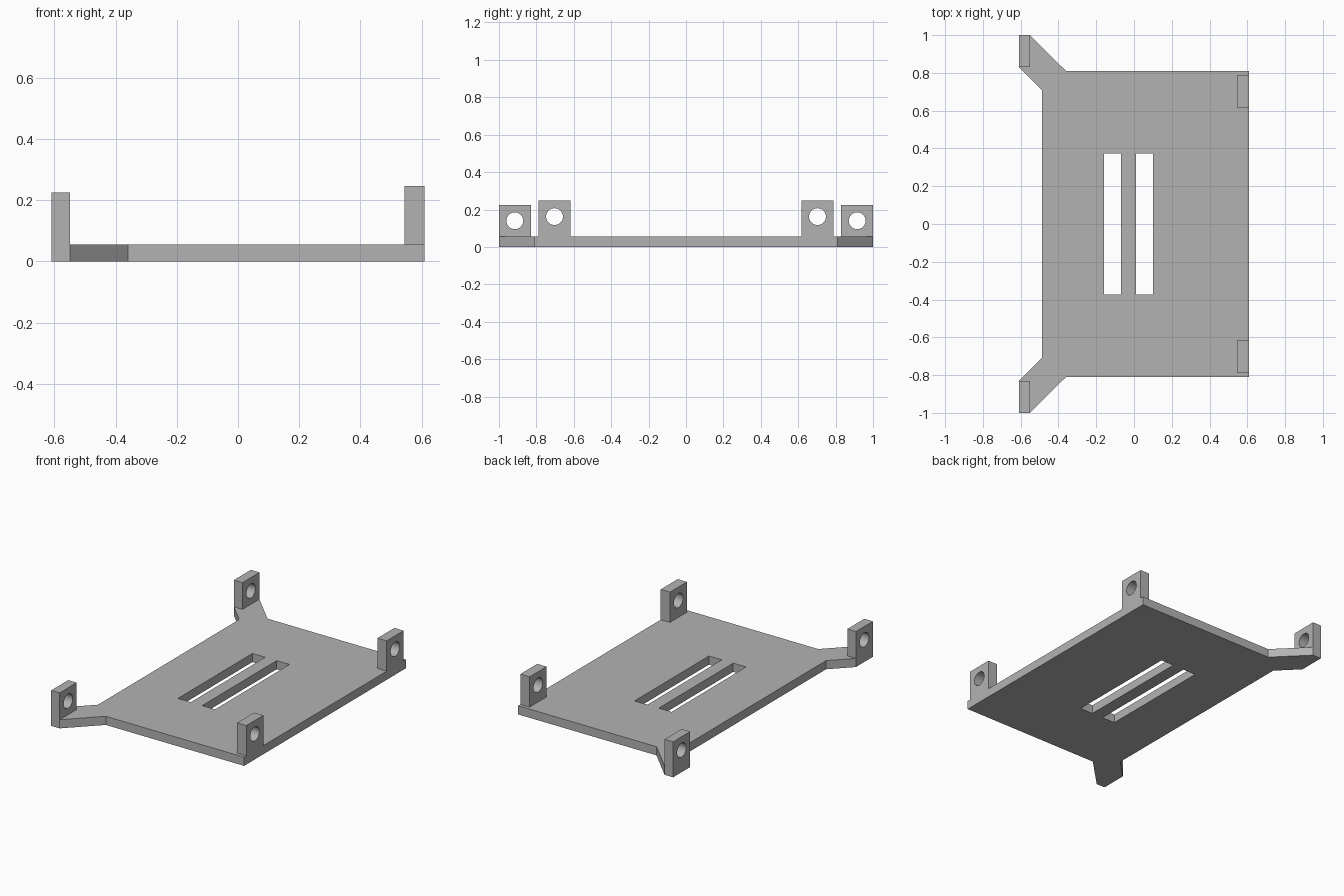
import bpy
import bmesh
import math
from mathutils import Matrix

old = bpy.data.objects.get("Cube")
if old:
    bpy.data.objects.remove(old, do_unlink=True)

GREY = (0.45, 0.45, 0.45, 1)
grey = bpy.data.materials.new("grey plastic")
grey.use_nodes = True
grey.diffuse_color = GREY
grey.node_tree.nodes["Principled BSDF"].inputs["Base Color"].default_value = GREY

THICK = 0.055
# Turns a flat profile upright: profile (u, v) becomes (y, z), depth becomes x
UPRIGHT = Matrix(((0, 0, 1, 0), (1, 0, 0, 0), (0, 1, 0, 0), (0, 0, 0, 1)))


def rect(u0, u1, v0, v1):
    return [(u0, v0), (u1, v0), (u1, v1), (u0, v1)]


def circle(u, v, r, n=32):
    angles = [2 * math.pi * i / n for i in range(n)]
    return [(u + r * math.cos(a), v + r * math.sin(a)) for a in angles]


def extruded(name, loops, start, end, matrix=Matrix()):
    """Extrude an outline with holes from start to end along its normal."""
    curve = bpy.data.curves.new(name, "CURVE")
    curve.dimensions = "2D"
    curve.fill_mode = "BOTH"
    curve.extrude = (end - start) / 2
    for loop in loops:
        spline = curve.splines.new("POLY")
        spline.points.add(len(loop) - 1)
        for point, (u, v) in zip(spline.points, loop):
            point.co = (u, v, 0, 1)
        spline.use_cyclic_u = True
    temp = bpy.data.objects.new(name + " profile", curve)
    mesh = bpy.data.meshes.new_from_object(temp)
    bpy.data.objects.remove(temp)
    bpy.data.curves.remove(curve)

    bm = bmesh.new()
    bm.from_mesh(mesh)
    bmesh.ops.remove_doubles(bm, verts=bm.verts, dist=0.0001)
    bm.transform(matrix @ Matrix.Translation((0, 0, (start + end) / 2)))
    bmesh.ops.recalc_face_normals(bm, faces=bm.faces)
    bm.to_mesh(mesh)
    bm.free()
    mesh.name = name
    mesh.materials.clear()
    mesh.materials.append(grey)
    obj = bpy.data.objects.new(name, mesh)
    bpy.context.collection.objects.link(obj)
    bpy.ops.object.select_all(action="DESELECT")
    obj.select_set(True)
    bpy.context.view_layer.objects.active = obj
    bpy.ops.object.shade_smooth_by_angle(angle=math.radians(30))
    return obj


# Base plate with two diagonal corner arms and two long slots
half = [(0.61, 0.81), (-0.36, 0.81), (-0.55, 1), (-0.61, 1),
        (-0.61, 0.83), (-0.487, 0.707)]
outline = half + [(x, -y) for x, y in reversed(half)]
slots = [rect(x, x + 0.09, -0.373, 0.373) for x in (-0.16, 0.01)]
extruded("base_plate", [outline] + slots, 0, THICK)

# Upright mounting tabs with a round hole, mirrored front and back
for side, label in ((-1, "front"), (1, "back")):
    for name, x0, x1, y, top, hole_z in (
            ("right", -0.61, -0.55, 0.915, 0.225, 0.14),
            ("left", 0.545, 0.61, 0.703, 0.247, 0.162)):
        yc = side * y
        tab = rect(yc - 0.085, yc + 0.085, THICK, top)
        extruded(f"{label}_{name}_tab", [tab, circle(yc, hole_z, 0.045)],
                 x0, x1, UPRIGHT)
